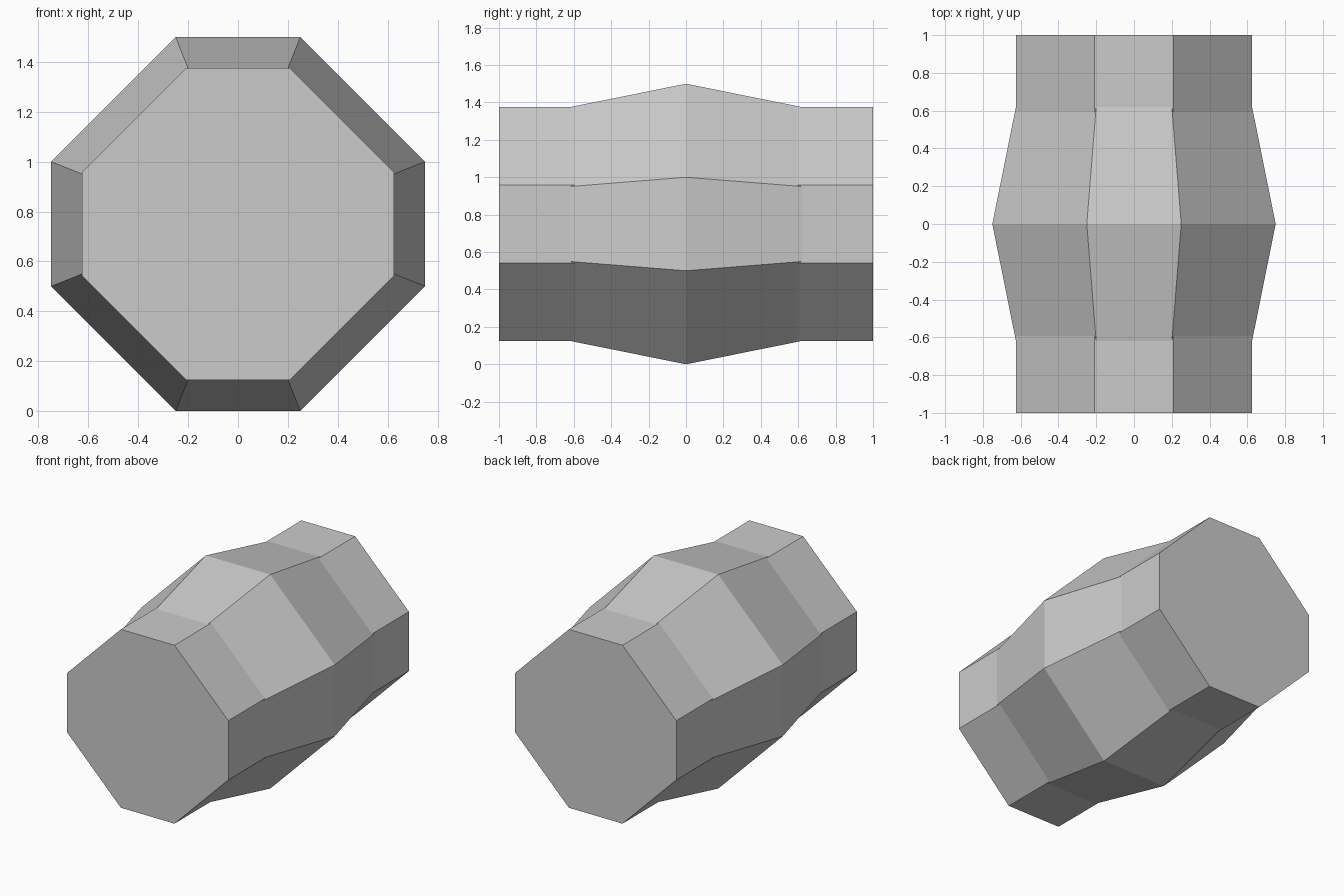
import bpy
import bmesh

# Remove the default cube
cube = bpy.data.objects.get("Cube")
if cube:
    bpy.data.objects.remove(cube, do_unlink=True)

CENTRE_Z = 0.75

# Single plain material
grey = bpy.data.materials.new("light grey")
grey.use_nodes = True
colour = (0.6, 0.6, 0.6, 1)
grey.diffuse_color = colour
grey.node_tree.nodes["Principled BSDF"].inputs["Base Color"].default_value = colour


def octagon(bm, y, outer, flat):
    """Ring of eight corners: outer is the half width, flat half a straight side."""
    quarter = [(outer, -flat), (outer, flat)]
    corners = []
    for _ in range(4):
        corners += quarter
        quarter = [(-z, x) for x, z in quarter]
    return [bm.verts.new((x, y, z + CENTRE_Z)) for x, z in corners]


def loft(name, sections):
    """Join octagon sections along y into a closed solid."""
    bm = bmesh.new()
    rings = [octagon(bm, *s) for s in sections]
    for a, b in zip(rings, rings[1:]):
        for i in range(8):
            j = (i + 1) % 8
            bm.faces.new((a[i], a[j], b[j], b[i]))
    bm.faces.new(rings[0])
    bm.faces.new(rings[-1])
    bmesh.ops.recalc_face_normals(bm, faces=bm.faces)
    mesh = bpy.data.meshes.new(name)
    bm.to_mesh(mesh)
    bm.free()
    mesh.materials.append(grey)
    obj = bpy.data.objects.new(name, mesh)
    bpy.context.collection.objects.link(obj)
    return obj


# Straight core running the full length
loft("core_prism", [(-1, 0.625, 0.208), (1, 0.625, 0.208)])

# Swollen middle, widest at the centre
loft("middle_bulge", [(-0.625, 0.624, 0.2), (0, 0.75, 0.25), (0.625, 0.624, 0.2)])
